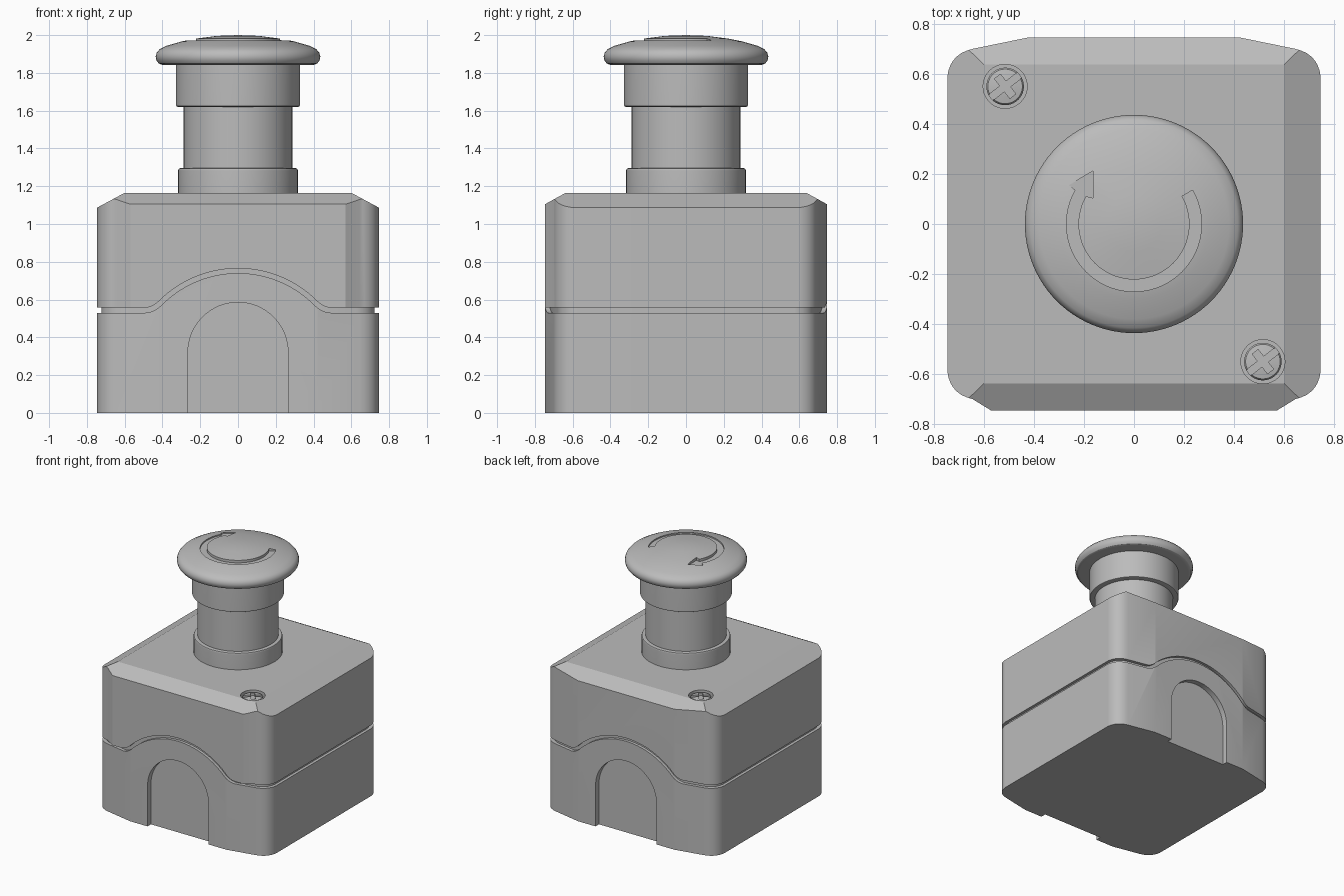
import bpy, bmesh
from math import sin, cos, pi, radians, sqrt
from mathutils import Vector, Matrix

if "Cube" in bpy.data.objects:
    bpy.data.objects.remove(bpy.data.objects["Cube"])

grey = bpy.data.materials.new("plain_grey")
grey.use_nodes = True
grey.diffuse_color = (0.5, 0.5, 0.5, 1)
grey.node_tree.nodes["Principled BSDF"].inputs["Base Color"].default_value = (0.5, 0.5, 0.5, 1)


def finish_mesh(name, bm):
    bmesh.ops.remove_doubles(bm, verts=bm.verts, dist=1e-5)
    bmesh.ops.recalc_face_normals(bm, faces=bm.faces)
    mesh = bpy.data.meshes.new(name)
    bm.to_mesh(mesh)
    bm.free()
    mesh.materials.append(grey)
    ob = bpy.data.objects.new(name, mesh)
    bpy.context.collection.objects.link(ob)
    return ob


def prism(name, outline, low, high, axis="z", planes=()):
    """Extrude a 2D outline along z or y, then trim it with slanted planes."""
    bm = bmesh.new()
    place = (lambda a, b: (a, b, low)) if axis == "z" else (lambda a, b: (a, low, b))
    face = bm.faces.new([bm.verts.new(place(a, b)) for a, b in outline])
    new = bmesh.ops.extrude_face_region(bm, geom=[face])["geom"]
    step = Vector((0, 0, high - low)) if axis == "z" else Vector((0, high - low, 0))
    bmesh.ops.translate(bm, vec=step, verts=[g for g in new if isinstance(g, bmesh.types.BMVert)])
    for point, normal in planes:
        geom = bm.verts[:] + bm.edges[:] + bm.faces[:]
        cut = bmesh.ops.bisect_plane(bm, geom=geom, plane_co=point, plane_no=normal, clear_outer=True)
        rim = [g for g in cut["geom_cut"] if isinstance(g, bmesh.types.BMEdge)]
        bmesh.ops.contextual_create(bm, geom=rim)
    return finish_mesh(name, bm)


def lathe(name, profile, x=0, y=0, sides=72):
    bm = bmesh.new()
    verts = [bm.verts.new((r, 0, z)) for r, z in profile]
    edges = [bm.edges.new(pair) for pair in zip(verts, verts[1:])]
    bmesh.ops.spin(bm, geom=verts + edges, cent=(0, 0, 0), axis=(0, 0, 1), angle=2 * pi, steps=sides)
    bmesh.ops.translate(bm, vec=(x, y, 0), verts=bm.verts)
    return finish_mesh(name, bm)


def activate(ob):
    bpy.ops.object.select_all(action="DESELECT")
    ob.select_set(True)
    bpy.context.view_layer.objects.active = ob


def carve(ob, cutter):
    mod = ob.modifiers.new("cut", "BOOLEAN")
    mod.operation = "DIFFERENCE"
    mod.solver = "EXACT"
    mod.object = cutter
    activate(ob)
    bpy.ops.object.modifier_apply(modifier=mod.name)


def smooth(ob):
    activate(ob)
    bpy.ops.object.shade_smooth_by_angle(angle=radians(28))
    mod = ob.modifiers.new("even_normals", "WEIGHTED_NORMAL")
    mod.keep_sharp = True


def bezier(a, b, c, n=7):
    return [tuple((1 - t) ** 2 * p + 2 * t * (1 - t) * q + t * t * r for p, q, r in zip(a, b, c))
            for t in (i / n for i in range(n + 1))]


def case_outline(front_flat, back_flat, scale=1.0):
    """Rounded plan of the case, with tapered front and back ends."""
    corner = bezier((0.645, 0.70), (0.735, 0.68), (0.746, 0.59))
    back = [(back_flat, 0.746)] + corner
    front = [(x, -y) for x, y in reversed([(front_flat, 0.746)] + corner)]
    half = back + front
    full = half + [(-x, y) for x, y in reversed(half)]
    return [(x * scale, y * scale) for x, y in full]


def seam_line(radius, flat):
    """Split line from left to right: flat, arch in the middle, flat."""
    centre, edge = 0.173, 0.405
    arch_z = lambda x: centre + sqrt(radius ** 2 - x ** 2)
    arch = [(edge * i / 20, arch_z(edge * i / 20)) for i in range(20)]
    half = arch + bezier((edge, arch_z(edge)), (0.45, flat), (0.49, flat), 5) + [(1, flat)]
    return [(-x, z) for x, z in reversed(half[1:])] + half


# Case: lid and base separated by an arched groove
chamfers = []
for s in (-1, 1):
    chamfers.append((Vector((s * 0.6, 0, 1.165)), Vector((s * 0.078, 0, 0.145)).normalized()))
    chamfers.append((Vector((0, s * 0.637, 1.165)), Vector((0, s * 0.06, 0.109)).normalized()))

lid = prism("case_lid", case_outline(0.57, 0.42), 0.3, 1.165, planes=chamfers)
base = prism("case_base", case_outline(0.42, 0.42), 0, 1)
core = prism("seam_core", case_outline(0.42, 0.42, 0.97), 0.4, 0.9)

below = prism("below_cutter", seam_line(0.592, 0.557) + [(1, -1), (-1, -1)], -1, 1, "y")
above = prism("above_cutter", seam_line(0.567, 0.53) + [(1, 2), (-1, 2)], -1, 1, "y")
carve(lid, below)
carve(base, above)
cutters = [below, above]

# Arched knockouts on the front and back
arch = [(0.265 * cos(pi * i / 32), 0.32 + 0.265 * sin(pi * i / 32)) for i in range(33)]
for s in (-1, 1):
    knockout = prism("knockout_cutter", arch + [(-0.265, -0.1), (0.265, -0.1)],
                     *sorted((s * 0.703, s * 0.9)), "y")
    carve(base, knockout)
    carve(core, knockout)
    cutters.append(knockout)

# Recessed lid screws with a slot and a cross
screws = []
for side, s in (("back_right", -1), ("front_left", 1)):
    x, y = s * 0.515, -s * 0.55
    hole = lathe("hole_cutter", [(0, 1.12), (0.088, 1.12), (0.088, 1.3), (0, 1.3)], x, y, 40)
    carve(lid, hole)
    screw = lathe(side + "_screw", [(0, 1.1), (0.075, 1.1), (0.075, 1.147), (0.069, 1.156),
                                    (0.04, 1.161), (0, 1.163)], x, y, 40)
    cutters.append(hole)
    for length, width, turn in ((0.2, 0.028, 38), (0.1, 0.03, 128)):
        w, h = length / 2, width / 2
        spin = Matrix.Rotation(radians(turn), 2)
        pts = [spin @ Vector(p) + Vector((x, y)) for p in ((-w, -h), (w, -h), (w, h), (-w, h))]
        slot = prism("slot_cutter", pts, 1.138, 1.3)
        carve(screw, slot)
        cutters.append(slot)
    screws.append(screw)

# Push button: collar, stem, sleeve and mushroom cap
collar = lathe("button_collar", [(0, 1.15), (0.317, 1.15), (0.317, 1.283), (0.313, 1.293),
                                 (0.303, 1.297), (0, 1.297)])
stem = lathe("button_stem", [(0, 1.28), (0.289, 1.28), (0.289, 1.64), (0, 1.64)])
sleeve = lathe("button_sleeve", [(0, 1.62), (0.318, 1.62), (0.326, 1.624), (0.329, 1.633),
                                 (0.329, 1.86), (0, 1.86)])
cap = lathe("button_cap", [(0, 1.842), (0.40, 1.842), (0.42, 1.85), (0.432, 1.866), (0.436, 1.887),
                           (0.43, 1.908), (0.415, 1.925), (0.38, 1.943), (0.3, 1.966),
                           (0.22, 1.982), (0.11, 1.996), (0, 2.0)], sides=96)

# Engraved turning arrow on the cap
sweep = [radians(150 + 5 * i) for i in range(49)]
arrow = [(0.27 * cos(a), 0.27 * sin(a)) for a in sweep]
arrow += [(0.222 * cos(a), 0.222 * sin(a)) for a in reversed(sweep)]
arrow += [(-0.164, 0.104), (-0.164, 0.212), (-0.26, 0.155)]
arrow_cutter = prism("arrow_cutter", arrow, 1.962, 2.1)
carve(cap, arrow_cutter)
cutters.append(arrow_cutter)

for cutter in cutters:
    bpy.data.objects.remove(cutter)
for part in [lid, base, core, collar, stem, sleeve, cap] + screws:
    smooth(part)
